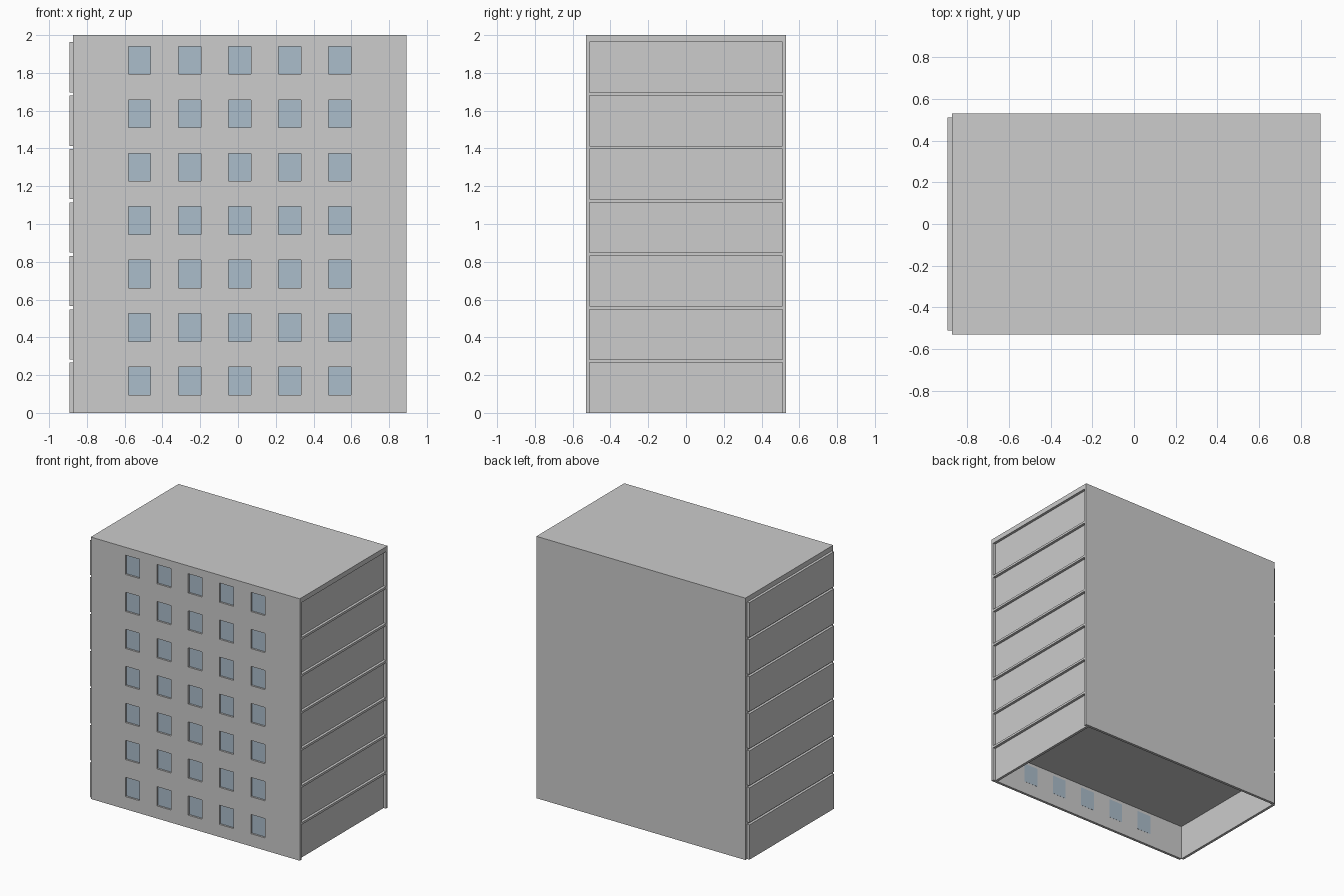
import bpy, bmesh

if "Cube" in bpy.data.objects:
    bpy.data.objects.remove(bpy.data.objects["Cube"])

FLOORS, PITCH, SLAB = 7, 0.2828, 0.017
X0, X1, Y, T = -0.873, 0.893, 0.53, 0.02   # shell ends, half depth, wall thickness
TOP = 2.0
ROOM = PITCH - SLAB


def material(name, rgb):
    m = bpy.data.materials.new(name)
    m.diffuse_color = (*rgb, 1)
    m.use_nodes = True
    m.node_tree.nodes["Principled BSDF"].inputs["Base Color"].default_value = m.diffuse_color
    return m


concrete = material("concrete grey", (0.604, 0.604, 0.604))
glass = material("window blue", (0.41, 0.51, 0.60))


def finish(name, bm, mat):
    bmesh.ops.recalc_face_normals(bm, faces=bm.faces)
    me = bpy.data.meshes.new(name)
    bm.to_mesh(me)
    bm.free()
    ob = bpy.data.objects.new(name, me)
    me.materials.append(mat)
    bpy.context.collection.objects.link(ob)
    return ob


def box(name, lo, hi, mat):
    bm = bmesh.new()
    bmesh.ops.create_cube(bm, size=1)
    for v in bm.verts:
        v.co = [hi[i] if v.co[i] > 0 else lo[i] for i in range(3)]
    return finish(name, bm, mat)


# Window openings: five columns on every floor
win_x = [(-0.58 + 0.265 * i, -0.462 + 0.265 * i) for i in range(5)]
win_z = [(0.096 + PITCH * k, 0.243 + PITCH * k) for k in range(FLOORS)]

# Front wall: a sheet with openings, thickened inwards
xs = [X0, *[x for pair in win_x for x in pair], X1]
zs = [0, *[z for pair in win_z for z in pair], TOP]
bm = bmesh.new()
grid = [[bm.verts.new((x, -Y, z)) for z in zs] for x in xs]
for i in range(len(xs) - 1):
    for j in range(len(zs) - 1):
        if i % 2 and j % 2:
            continue
        bm.faces.new((grid[i][j], grid[i + 1][j], grid[i + 1][j + 1], grid[i][j + 1]))
ext = bmesh.ops.extrude_face_region(bm, geom=bm.faces[:])
for g in ext["geom"]:
    if isinstance(g, bmesh.types.BMVert):
        g.co.y += T
finish("front_wall", bm, concrete)

# Glass panes set back in the openings
for xa, xb in win_x:
    for za, zb in win_z:
        box("window_pane", (xa, -Y + 0.014, za), (xb, -Y + T + 0.001, zb), glass)

# Back wall and roof
box("back_wall", (X0, Y - T, 0), (X1, Y, TOP), concrete)
box("roof", (X0, -Y + T, FLOORS * PITCH - SLAB), (X1, Y - T, TOP), concrete)

# Each storey: end panels and the ceiling slab above
for k in range(FLOORS):
    z = k * PITCH
    box("left_panel", (X0 - T, -Y + T, z), (X0, Y - T, z + ROOM), concrete)
    box("right_panel", (X1 - 2 * T, -Y + T, z), (X1 - T, Y - T, z + ROOM), concrete)
    if k < FLOORS - 1:
        box("floor_slab", (X0, -Y + T, z + ROOM), (X1, Y - T, z + PITCH), concrete)
